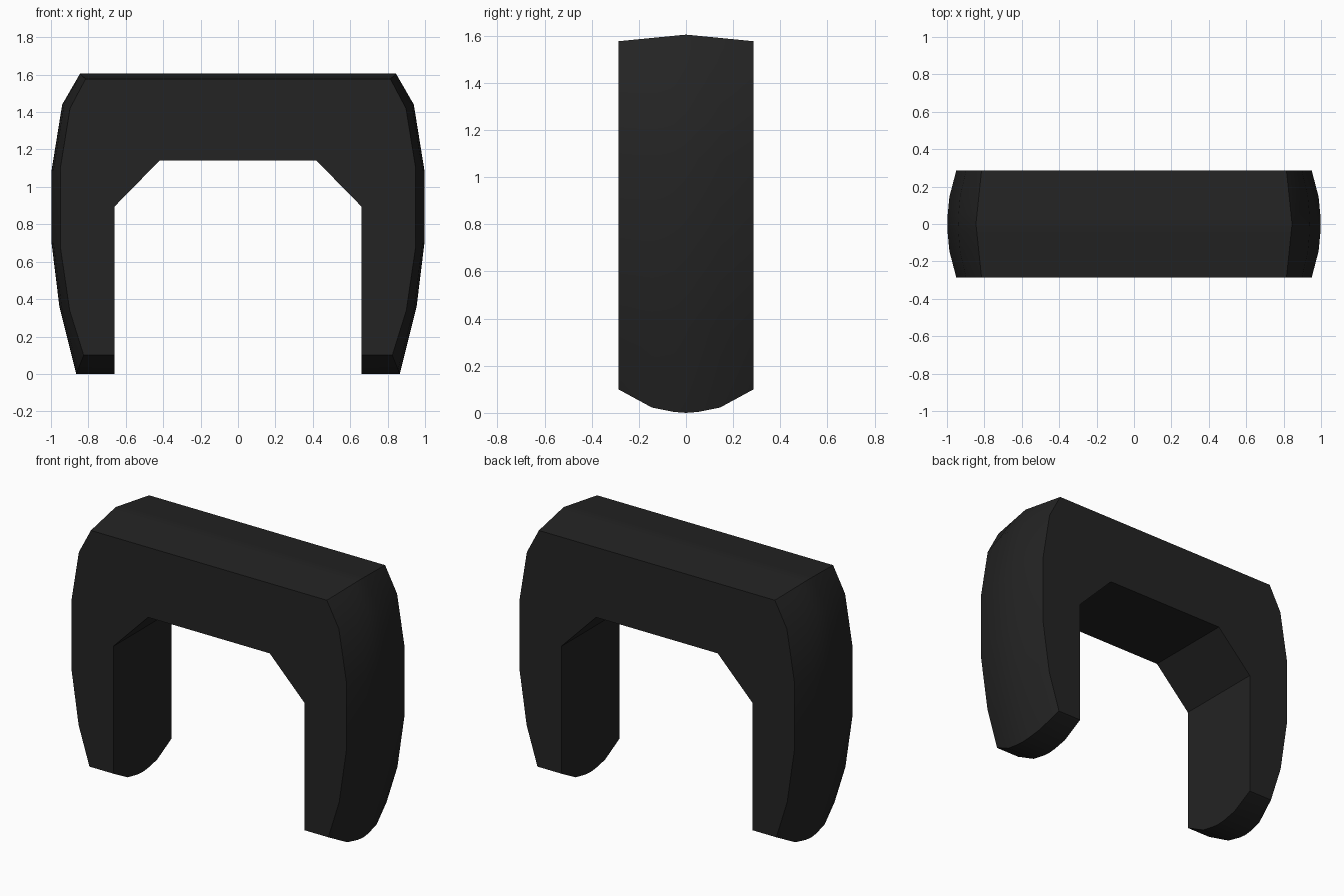
import bpy
import bmesh
import math

old = bpy.data.objects.get("Cube")
if old:
    bpy.data.objects.remove(old, do_unlink=True)

# Material
black = bpy.data.materials.new("matte black")
black.use_nodes = True
colour = (0.017, 0.017, 0.017, 1)
black.diffuse_color = colour
black.node_tree.nodes["Principled BSDF"].inputs["Base Color"].default_value = colour

HALF_DEPTH = 0.287
# Outer side of one leg, bottom to top: on the flat faces and on the crowned centre line
FACE = [(0.825, 0.10), (0.9, 0.34), (0.95, 0.68), (0.95, 1.1), (0.898, 1.42), (0.815, 1.577)]
CROWN = [(0.865, 0.0), (0.955, 0.36), (0.998, 0.71), (0.998, 1.08), (0.94, 1.44), (0.845, 1.605)]
INNER = [(0.42, 1.14), (0.66, 0.895)]
# Depth and amount of bulge of each cross-section
SECTIONS = [(-HALF_DEPTH, 0), (-0.145, 0.77), (-0.05, 0.96), (0, 1),
            (0.05, 0.96), (0.145, 0.77), (HALF_DEPTH, 0)]


def section(y, bulge):
    """Closed outline of the arch at one depth."""
    ridge = 1 - abs(y) / HALF_DEPTH
    outer = []
    for i, ((x0, z0), (x1, z1)) in enumerate(zip(FACE, CROWN)):
        t = ridge if i == len(FACE) - 1 else bulge
        outer.append((x0 + (x1 - x0) * t, z0 + (z1 - z0) * t))
    half = INNER + [(INNER[1][0], outer[0][1])] + outer
    mirrored = [(-x, z) for x, z in reversed(half)]
    return [(x, y, z) for x, z in half + mirrored]


# Arch body: cross-sections bridged front to back, with flat caps
bm = bmesh.new()
rings = [[bm.verts.new(p) for p in section(y, b)] for y, b in SECTIONS]
for a, b in zip(rings, rings[1:]):
    for i in range(len(a)):
        j = (i + 1) % len(a)
        bm.faces.new((a[i], a[j], b[j], b[i]))
bm.faces.new(rings[0])
bm.faces.new(rings[-1])
bmesh.ops.recalc_face_normals(bm, faces=bm.faces)
mesh = bpy.data.meshes.new("arch_body")
bm.to_mesh(mesh)
bm.free()
mesh.materials.append(black)
arch = bpy.data.objects.new("arch_body", mesh)
bpy.context.collection.objects.link(arch)

bpy.ops.object.select_all(action="DESELECT")
arch.select_set(True)
bpy.context.view_layer.objects.active = arch
bpy.ops.object.shade_smooth_by_angle(angle=math.radians(25))
